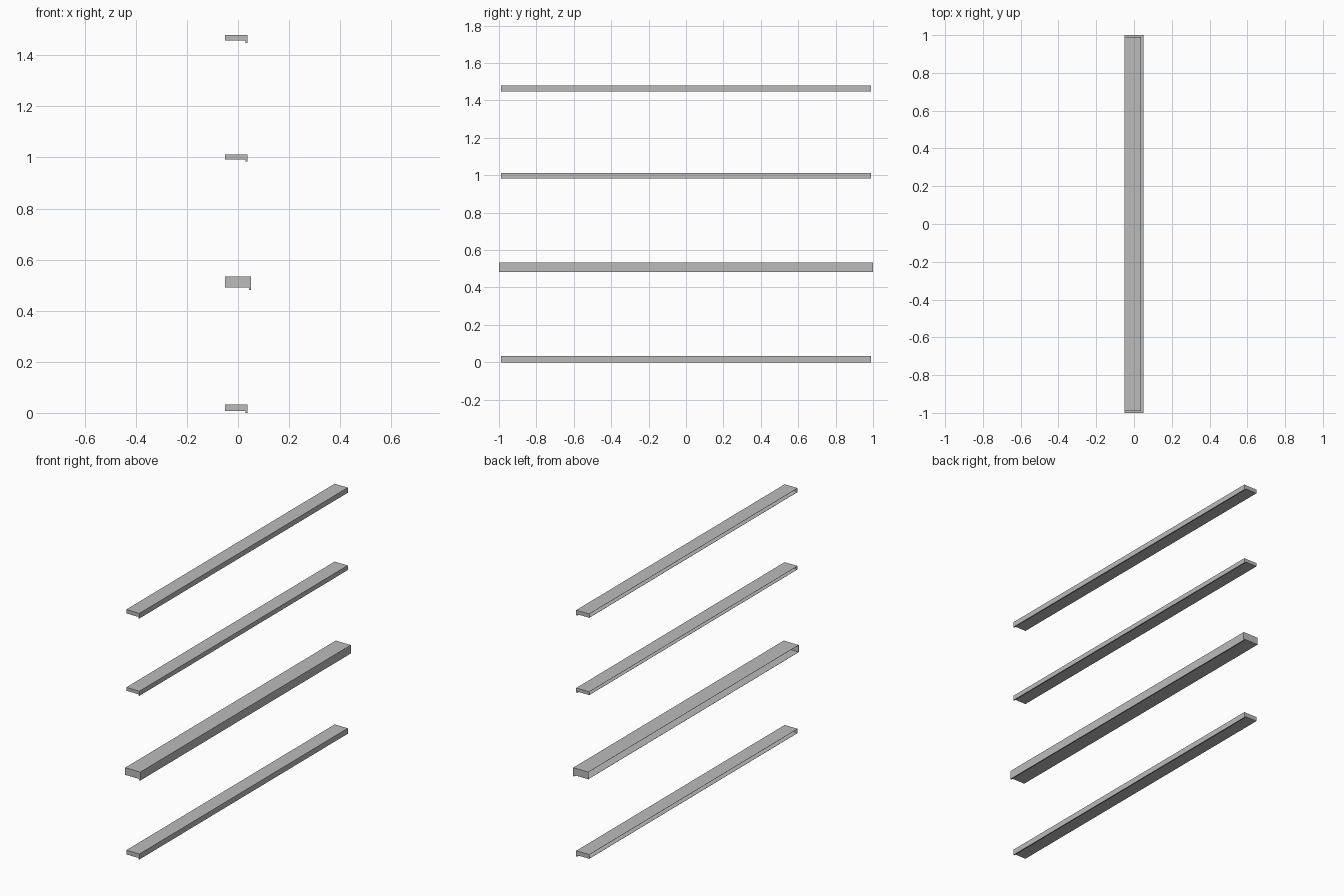
import bpy
import bmesh

cube = bpy.data.objects.get("Cube")
if cube:
    bpy.data.objects.remove(cube, do_unlink=True)

GREY = (0.5, 0.5, 0.5, 1.0)
grey = bpy.data.materials.new("shelf grey")
grey.use_nodes = True
grey.diffuse_color = GREY
grey.node_tree.nodes["Principled BSDF"].inputs["Base Color"].default_value = GREY

BACK = -0.05   # open side shared by all the shelves
LIP = 0.007    # width of the hanging lip
DROP = 0.008   # how far the lip hangs below the floor
WALL = 0.0015


def shelf(name, front, half, low, top):
    """Hollow board, open along its back, with a small lip under its front edge."""
    floor = low + DROP
    profile = [(BACK, floor), (front - LIP, floor), (front - LIP, low),
               (front, low), (front, top), (BACK, top)]
    bm = bmesh.new()
    end = bm.faces.new([bm.verts.new((x, -half, z)) for x, z in profile])
    grown = bmesh.ops.extrude_face_region(bm, geom=[end], use_keep_orig=True)
    moved = [v for v in grown["geom"] if isinstance(v, bmesh.types.BMVert)]
    bmesh.ops.translate(bm, verts=moved, vec=(0, 2 * half, 0))
    bmesh.ops.recalc_face_normals(bm, faces=bm.faces[:])

    # Remove the long back wall
    opening = [f for f in bm.faces if all(abs(v.co.x - BACK) < 1e-5 for v in f.verts)]
    bmesh.ops.delete(bm, geom=opening, context="FACES")

    mesh = bpy.data.meshes.new(name)
    bm.to_mesh(mesh)
    bm.free()
    mesh.materials.append(grey)
    obj = bpy.data.objects.new(name, mesh)
    bpy.context.collection.objects.link(obj)

    # Thin sheet walls, grown inwards
    solid = obj.modifiers.new("wall", "SOLIDIFY")
    solid.thickness = WALL
    solid.offset = -1
    return obj


# Three slim shelves and one deeper one
shelf("bottom_shelf", 0.037, 0.99, 0.0, 0.033)
shelf("deep_shelf", 0.05, 1.0, 0.482, 0.533)
shelf("middle_shelf", 0.037, 0.99, 0.984, 1.012)
shelf("top_shelf", 0.037, 0.99, 1.449, 1.48)
